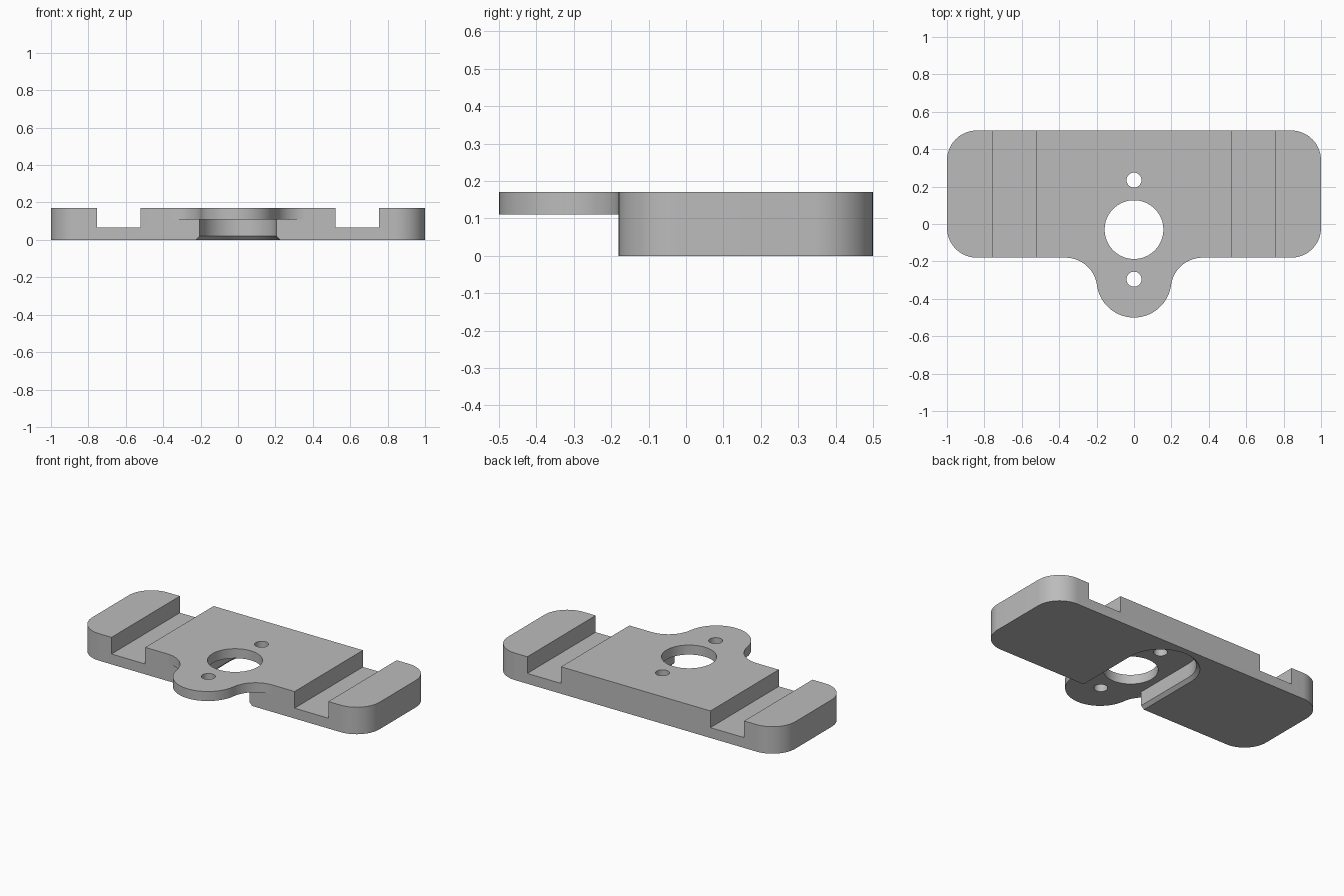
import bpy, bmesh
from math import sin, cos, pi, atan2, sqrt

cube = bpy.data.objects.get("Cube")
if cube:
    bpy.data.objects.remove(cube, do_unlink=True)

TOP, SHELF = 0.17, 0.11          # upper face, underside of the tab
FRONT, BACK = -0.18, 0.50        # plate edges
CORNER, TAB_R, FILLET = 0.16, 0.20, 0.17
TAB_Y, REAR_Y = -0.30, 0.235     # tab centre, rear end of the pocket

grey = bpy.data.materials.new("plain grey")
grey.use_nodes = True
grey.diffuse_color = (0.5, 0.5, 0.5, 1)
grey.node_tree.nodes["Principled BSDF"].inputs["Base Color"].default_value = (0.5, 0.5, 0.5, 1)


def arc(cx, cy, r, a0, a1, n=20):
    return [(cx + r * cos(a0 + (a1 - a0) * i / n), cy + r * sin(a0 + (a1 - a0) * i / n))
            for i in range(n + 1)]


def loft(name, rings):
    """Closed solid through (outline, height) rings with equal point counts."""
    bm = bmesh.new()
    loops = [[bm.verts.new((x, y, z)) for x, y in pts] for pts, z in rings]
    n = len(loops[0])
    for low, high in zip(loops, loops[1:]):
        for i in range(n):
            j = (i + 1) % n
            bm.faces.new((low[i], low[j], high[j], high[i]))
    bm.faces.new(loops[0][::-1])
    bm.faces.new(loops[-1])
    bmesh.ops.recalc_face_normals(bm, faces=bm.faces)
    mesh = bpy.data.meshes.new(name)
    bm.to_mesh(mesh)
    bm.free()
    mesh.materials.append(grey)
    obj = bpy.data.objects.new(name, mesh)
    bpy.context.collection.objects.link(obj)
    return obj


def prism(name, pts, z0, z1):
    return loft(name, [(pts, z0), (pts, z1)])


def box(name, x0, x1, y0, y1, z0, z1):
    return prism(name, [(x0, y0), (x1, y0), (x1, y1), (x0, y1)], z0, z1)


def hole(name, y, r, n):
    return prism(name, arc(0, y, r, 0, 2 * pi, n)[:-1], -0.1, TOP + 0.1)


# Plate outline: right half from the tab tip to the back, then mirrored
fillet_y = FRONT - FILLET
fillet_x = sqrt((TAB_R + FILLET) ** 2 - (fillet_y - TAB_Y) ** 2)
lean = atan2(fillet_y - TAB_Y, fillet_x)
half = arc(0, TAB_Y, TAB_R, -pi / 2, lean)
half += arc(fillet_x, fillet_y, FILLET, lean + pi, pi / 2)[1:]
half += arc(1 - CORNER, FRONT + CORNER, CORNER, -pi / 2, 0)
half += arc(1 - CORNER, BACK - CORNER, CORNER, 0, pi / 2)
outline = half + [(-x, y) for x, y in reversed(half[1:])]
plate = prism("mounting_plate", outline, 0, TOP)


# Underside pocket with a chamfered rim, open towards the front
def pocket_outline(r):
    return [(r, -0.7)] + arc(0, REAR_Y, r, 0, pi, 40) + [(-r, -0.7)]


cutters = [
    box("tab_undercut", -0.6, 0.6, -0.8, FRONT, -0.1, SHELF),
    loft("pocket", [(pocket_outline(0.245), -0.02), (pocket_outline(0.205), 0.02),
                    (pocket_outline(0.205), SHELF)]),
    hole("centre_hole", -0.03, 0.157, 64),
    hole("front_screw_hole", -0.295, 0.04, 32),
    hole("rear_screw_hole", REAR_Y, 0.04, 32),
    box("left_slot", 0.52, 0.755, -0.7, 0.7, 0.065, 0.4),
    box("right_slot", -0.755, -0.52, -0.7, 0.7, 0.065, 0.4),
]

# Cut everything out of the plate
bpy.context.view_layer.objects.active = plate
for cutter in cutters:
    cutter.hide_render = True
    mod = plate.modifiers.new(cutter.name, "BOOLEAN")
    mod.operation, mod.solver, mod.object = "DIFFERENCE", "EXACT", cutter
    bpy.ops.object.modifier_apply(modifier=mod.name)
    bpy.data.objects.remove(cutter, do_unlink=True)

# Smooth the rounded walls, keep the edges sharp
bpy.ops.object.select_all(action="DESELECT")
plate.select_set(True)
bpy.ops.object.shade_smooth_by_angle(angle=pi / 6)
